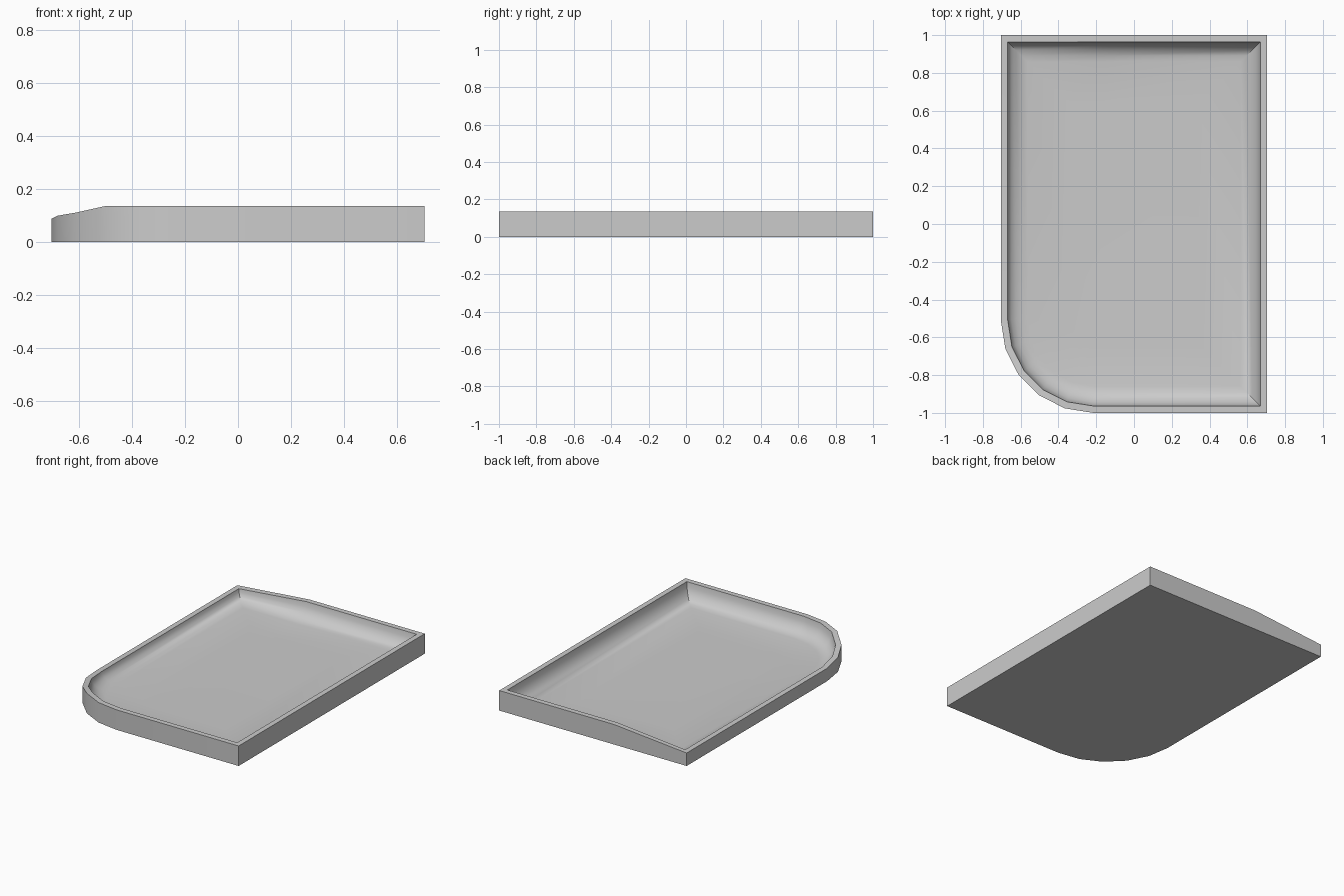
import bpy, bmesh, math
from mathutils import Vector

if "Cube" in bpy.data.objects:
    bpy.data.objects.remove(bpy.data.objects["Cube"])

HALF_X, HALF_Y, TOP, LOW = 0.705, 1.0, 0.136, 0.088
RIM, FLOOR = 0.036, 0.026

# Outline (counter-clockwise) with rim height: square corners, one rounded corner
outline = [(HALF_X, -HALF_Y, TOP), (HALF_X, HALF_Y, TOP),
           (-0.16, HALF_Y, TOP), (-HALF_X, HALF_Y, LOW)]
R = 0.49
arc_heights = [LOW, 0.1, 0.112, TOP, TOP, TOP]
for i, h in enumerate(arc_heights):
    a = math.pi + i * math.pi / 10
    outline.append((-HALF_X + R + R * math.cos(a), -HALF_Y + R + R * math.sin(a), h))
N = len(outline)


def inset(d):
    """Outline moved inwards by d with mitred corners."""
    pts = [Vector(p[:2]) for p in outline]
    result = []
    for i in range(N):
        e1 = (pts[i] - pts[i - 1]).normalized()
        e2 = (pts[(i + 1) % N] - pts[i]).normalized()
        n1, n2 = Vector((-e1.y, e1.x)), Vector((-e2.y, e2.x))
        result.append(pts[i] + d * (n1 + n2) / (1 + n1.dot(n2)))
    return result


bm = bmesh.new()


def ring(d, height):
    return [bm.verts.new((p.x, p.y, height(o[2]))) for p, o in zip(inset(d), outline)]


# Outer wall and flat rim
rings = [ring(0, lambda h: 0), ring(0, lambda h: h), ring(RIM, lambda h: h)]
# Concave cove from rim down to the floor
SEG, COVE = 5, 0.105
for k in range(1, SEG + 1):
    a = k / SEG * math.pi / 2
    rings.append(ring(RIM + COVE * (1 - math.cos(a)),
                      lambda h, s=math.sin(a): h + (FLOOR - h) * s))
# Very shallow dish in the floor
rings.append(ring(0.36, lambda h: FLOOR - 0.004))

for lower, upper in zip(rings, rings[1:]):
    for i in range(N):
        j = (i + 1) % N
        bm.faces.new((lower[i], lower[j], upper[j], upper[i]))
bm.faces.new(rings[-1])
bm.faces.new(rings[0][::-1])
bmesh.ops.recalc_face_normals(bm, faces=bm.faces[:])

mesh = bpy.data.meshes.new("tray")
bm.to_mesh(mesh)
bm.free()
tray = bpy.data.objects.new("tray", mesh)
bpy.context.collection.objects.link(tray)
bpy.context.view_layer.objects.active = tray
tray.select_set(True)
bpy.ops.object.shade_smooth_by_angle(angle=math.radians(35))
